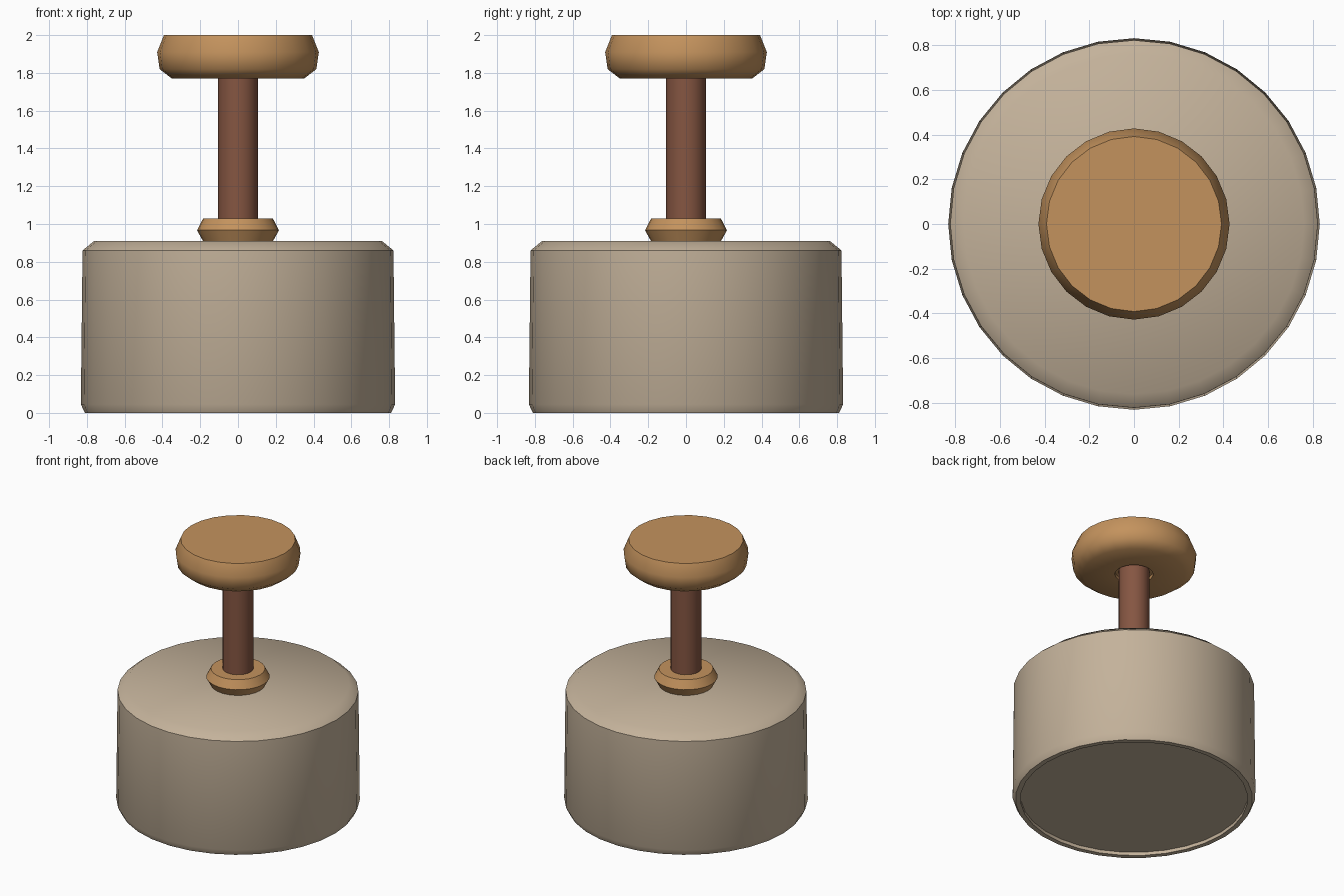
import bpy
import bmesh
import math

cube = bpy.data.objects.get("Cube")
if cube:
    bpy.data.objects.remove(cube, do_unlink=True)


def make_material(name, colour):
    mat = bpy.data.materials.new(name)
    mat.use_nodes = True
    rgba = (*colour, 1.0)
    mat.diffuse_color = rgba
    mat.node_tree.nodes["Principled BSDF"].inputs["Base Color"].default_value = rgba
    return mat


def lathe(name, profile, sides, mat):
    """Turn (radius, height) points, listed bottom to top, into a capped solid."""
    bm = bmesh.new()
    rings = []
    for radius, height in profile:
        angles = [2 * math.pi * i / sides for i in range(sides)]
        rings.append([bm.verts.new((radius * math.cos(a), radius * math.sin(a), height))
                      for a in angles])
    for low, high in zip(rings, rings[1:]):
        for i in range(sides):
            j = (i + 1) % sides
            bm.faces.new((low[i], low[j], high[j], high[i]))
    bm.faces.new(rings[0][::-1])
    bm.faces.new(rings[-1])
    mesh = bpy.data.meshes.new(name)
    bm.to_mesh(mesh)
    bm.free()
    mesh.materials.append(mat)
    obj = bpy.data.objects.new(name, mesh)
    bpy.context.collection.objects.link(obj)
    bpy.ops.object.select_all(action="DESELECT")
    obj.select_set(True)
    bpy.context.view_layer.objects.active = obj
    bpy.ops.object.shade_smooth_by_angle(angle=math.radians(45))
    return obj


clay = make_material("pale clay", (0.55, 0.445, 0.325))
wood = make_material("light wood", (0.55, 0.29, 0.11))
dark_wood = make_material("dark wood", (0.235, 0.092, 0.054))

# Heavy drum with a shallow recess underneath and a chamfered top
lathe("drum", [(0.775, 0.025), (0.775, 0), (0.81, 0), (0.832, 0.045),
               (0.823, 0.86), (0.762, 0.91)], 32, clay)

# Collar where the rod meets the drum
lathe("collar", [(0.18, 0.90), (0.217, 0.967), (0.185, 1.028)], 24, wood)

# Rod
lathe("rod", [(0.105, 0.92), (0.105, 1.85)], 24, dark_wood)

# Knob with a socket for the rod
lathe("knob", [(0.13, 1.795), (0.13, 1.77), (0.35, 1.77), (0.415, 1.82),
               (0.428, 1.91), (0.392, 2.0)], 24, wood)
